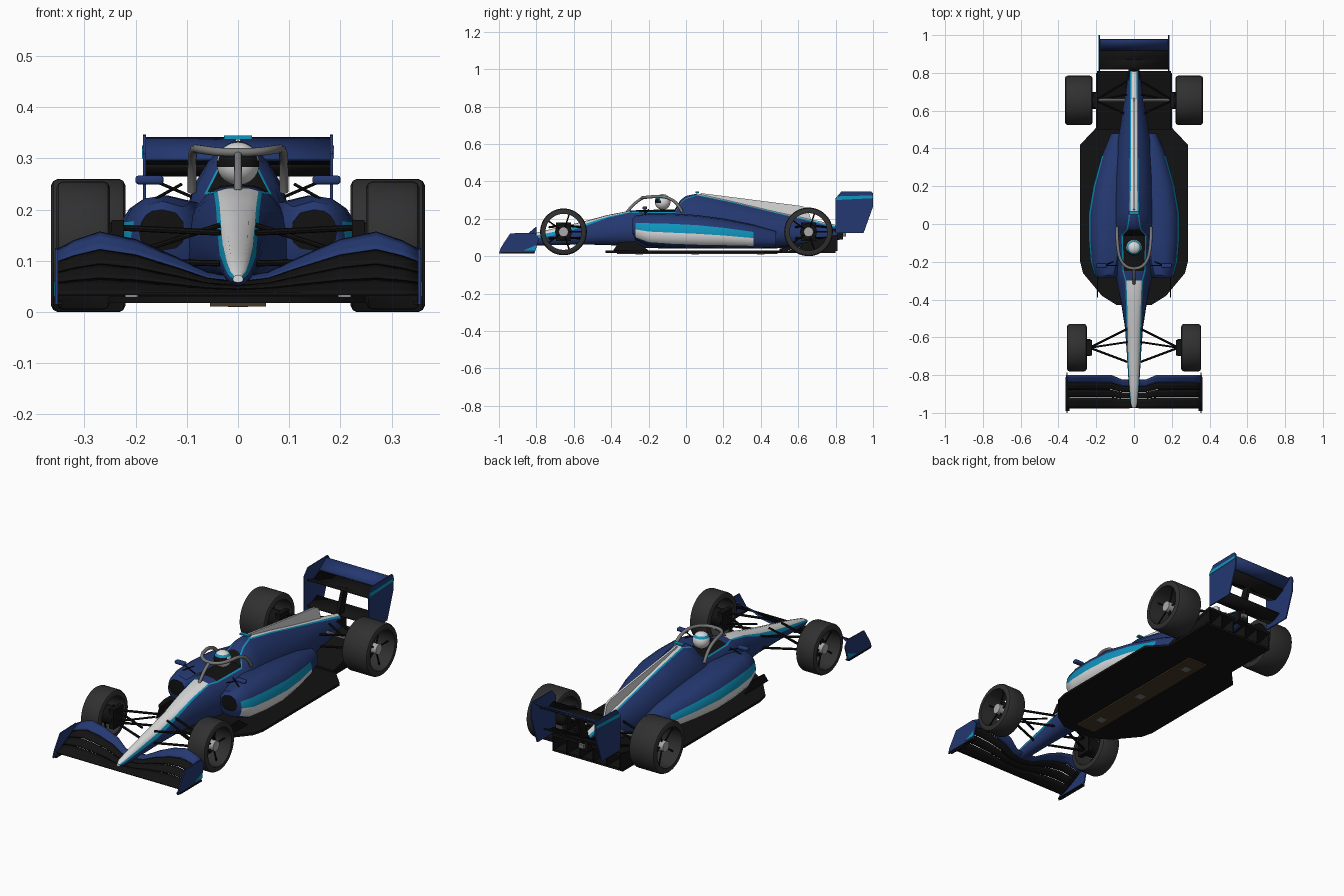
import bpy, bmesh, math
from mathutils import Vector

cube = bpy.data.objects.get("Cube")
if cube:
    bpy.data.objects.remove(cube)


def material(name, r, g, b):
    m = bpy.data.materials.new(name)
    m.use_nodes = True
    m.diffuse_color = (r, g, b, 1)
    m.node_tree.nodes["Principled BSDF"].inputs["Base Color"].default_value = (r, g, b, 1)
    return m


BLUE = material("navy_blue", .018, .04, .165)
WHITE = material("white", .7, .7, .7)
CYAN = material("cyan", .005, .3, .52)
BLACK = material("carbon_black", .006, .006, .006)
TYRE = material("tyre_grey", .03, .03, .03)
GREY = material("halo_grey", .19, .19, .19)
SILVER = material("silver", .4, .4, .4)
BROWN = material("plank_brown", .06, .04, .02)


def finish(name, bm, *mats, angle=35):
    bmesh.ops.recalc_face_normals(bm, faces=bm.faces)
    me = bpy.data.meshes.new(name)
    bm.to_mesh(me)
    bm.free()
    for m in mats:
        me.materials.append(m)
    me.polygons.foreach_set("use_smooth", [True] * len(me.polygons))
    me.set_sharp_from_angle(angle=math.radians(angle))
    ob = bpy.data.objects.new(name, me)
    bpy.context.collection.objects.link(ob)
    return ob


def side_name(name, s):
    return ("left_" if s > 0 else "right_") + name


def loft(name, rings, mats, rule=lambda i, j: 0, caps=(0, 0), closed=False):
    """Skin a list of rings; rule picks the material of each face."""
    bm = bmesh.new()
    vs = [[bm.verts.new(p) for p in ring] for ring in rings]
    n = len(vs[0])
    for i in range(len(vs) if closed else len(vs) - 1):
        a, b = vs[i], vs[(i + 1) % len(vs)]
        for j in range(n):
            k = (j + 1) % n
            bm.faces.new((a[j], a[k], b[k], b[j])).material_index = rule(i, j)
    if not closed:
        for ring, c in zip((vs[0], vs[-1]), caps):
            bm.faces.new(ring).material_index = c
    return finish(name, bm, *mats)


def prism(name, pts, axis, lo, hi, mat):
    """Extrude a polygon along x (points are y, z) or z (points are x, y)."""
    put = (lambda p, d: (d, *p)) if axis == "x" else (lambda p, d: (*p, d))
    return loft(name, [[put(p, d) for p in pts] for d in (lo, hi)], [mat])


def box(name, center, size, mat, bevel=0):
    bm = bmesh.new()
    bmesh.ops.create_cube(bm, size=1)
    for v in bm.verts:
        v.co = Vector(center) + v.co * Vector(size)
    if bevel:
        bmesh.ops.bevel(bm, geom=bm.edges[:], offset=bevel, segments=3, affect="EDGES", profile=.5)
    return finish(name, bm, mat)


def rod(name, a, b, radius, mat, sides=8):
    a, b = Vector(a), Vector(b)
    bm = bmesh.new()
    bmesh.ops.create_cone(bm, cap_ends=True, segments=sides, radius1=radius, radius2=radius, depth=(b - a).length)
    turn = (b - a).to_track_quat("Z", "Y")
    for v in bm.verts:
        v.co = turn @ v.co + (a + b) / 2
    return finish(name, bm, mat)


def tube(name, pts, radius, mat):
    cu = bpy.data.curves.new(name, "CURVE")
    cu.dimensions = "3D"
    cu.bevel_depth, cu.bevel_resolution, cu.use_fill_caps = radius, 3, True
    sp = cu.splines.new("NURBS")
    sp.points.add(len(pts) - 1)
    for q, p in zip(sp.points, pts):
        q.co = (*p, 1)
    sp.use_endpoint_u, sp.order_u = True, 3
    cu.materials.append(mat)
    bpy.context.collection.objects.link(bpy.data.objects.new(name, cu))


def blade(name, rows, mat, thick=.006):
    """Wing element: rows of points skinned and thickened."""
    bm = bmesh.new()
    vs = [[bm.verts.new(p) for p in row] for row in rows]
    for a, b in zip(vs, vs[1:]):
        for j in range(len(a) - 1):
            bm.faces.new((a[j], a[j + 1], b[j + 1], b[j]))
    ob = finish(name, bm, mat)
    mod = ob.modifiers.new("thickness", "SOLIDIFY")
    mod.thickness, mod.offset = thick, 0


# Main body: y, half width, bottom, top, half width of the top stripe
BODY = [(-.975, .01, .058, .072, .008), (-.95, .019, .052, .086, .016), (-.85, .028, .055, .114, .024),
        (-.7, .037, .06, .15, .031), (-.55, .048, .062, .185, .034), (-.42, .068, .06, .22, .037),
        (-.3, .092, .05, .243, .041), (-.25, .1, .045, .247, .055), (-.06, .105, .04, .25, .06),
        (-.03, .105, .04, .3, .034), (0, .105, .04, .322, .028), (.06, .105, .04, .335, .02),
        (.25, .1, .04, .293, .017), (.45, .085, .04, .245, .016), (.62, .058, .05, .208, .016),
        (.81, .03, .08, .165, .014)]


def body_ring(y, w, zb, zt, s):
    p = .75 if y < -.04 else 1.3
    zc = zb + .4 * (zt - zb)
    reach = lambda x: math.acos(min(x / w, .97) ** (1 / p))
    tc, ts, up = reach(s + .006), reach(s - .001), math.pi / 2
    angles = [-up + (tc + up) * k / 8 for k in range(9)] + [ts, (ts + up) / 2, up]
    half = [(w * max(math.cos(t), 0) ** p, y, zc + math.sin(t) * ((zt - zc) if t > 0 else (zc - zb))) for t in angles]
    return half + [(-x, yy, z) for x, yy, z in half[-2:0:-1]]


def body_rule(i, j):
    y = (BODY[i][0] + BODY[i + 1][0]) / 2
    seg = min(j, 21 - j)
    if seg < 8:
        return 0
    if seg == 8:
        return 2
    return 1 if y < -.3 or y > .06 else 3 if -.27 < y < -.04 else 0


loft("main_body", [body_ring(*s) for s in BODY], [BLUE, WHITE, CYAN, BLACK], body_rule, caps=(1, 3))
prism("engine_cover_fin", [(.07, .325), (.08, .337), (.62, .268), (.65, .255), (.67, .19), (.4, .24)],
      "x", -.005, .005, WHITE)
box("top_camera", (0, .06, .341), (.054, .02, .007), CYAN)

# Sidepods: y, centre x, half width, bottom, top
POD = [(-.285, .148, .045, .12, .2), (-.27, .146, .064, .085, .216), (-.2, .144, .087, .055, .228),
       (-.08, .138, .103, .045, .228), (.06, .132, .108, .04, .22), (.2, .112, .104, .04, .2),
       (.36, .085, .086, .04, .168), (.48, .066, .055, .045, .135)]
POD_ANGLES = [-90, -65, -45, -20, 4, 30, 50, 70, 90, 120, 150, 180, 210, 240]


def pod_ring(s, y, cx, w, zb, zt):
    zc = zb + .4 * (zt - zb)
    ring = []
    for d in POD_ANGLES:
        c, n = math.cos(math.radians(d)), math.sin(math.radians(d))
        spread = math.copysign(abs(c) ** .75, c)
        ring.append((s * (cx + w * spread), y, zc + n * ((zt - zc) if n > 0 else (zc - zb))))
    return ring


def pod_rule(i, j):
    return 0 if not 1 <= i <= 5 else 1 if j in (2, 3) else 2 if j == 4 else 0


# Floor, plank, diffuser
half_floor = [(.09, -.43), (.17, -.38), (.27, -.26), (.285, -.2), (.285, .42), (.2, .51), (.2, .8)]
prism("floor", half_floor + [(-x, y) for x, y in half_floor[::-1]], "z", .018, .03, BLACK)
box("plank", (0, .06, .015), (.11, .86, .008), BROWN)
for k, y in enumerate((-.25, .05, .4)):
    box("skid_plate_%d" % k, (0, y, .011), (.04, .04, .003), GREY)
prism("diffuser", [(.5, .02), (.81, .1), (.81, .115), (.5, .04)], "x", -.195, .195, BLACK)
for k in range(6):
    x = -.19 + k * .076
    prism("diffuser_strake_%d" % k, [(.52, .022), (.81, .028), (.81, .105)], "x", x - .003, x + .003, BLACK)
prism("gearbox", [(.5, .05), (.84, .09), (.84, .14), (.5, .18)], "x", -.03, .03, BLACK)

# Front wing: spanwise stations with the height of the trailing edge
SPAN = [(0, .066), (.06, .076), (.12, .105), (.2, .14), (.27, .155), (.32, .138), (.355, .12)]
SPAN = [(-x, z) for x, z in SPAN[:0:-1]] + SPAN


def wing_row(f):
    return [(x, -.975 + f * (.175 if abs(x) > .1 else .15), .035 + (z - .035) * f ** 1.25) for x, z in SPAN]


for name, a, b, mat in (("front_wing_main", 0, .32, BLACK), ("front_wing_lower_flap", .34, .55, BLACK),
                        ("front_wing_mid_flap", .57, .76, BLACK), ("front_wing_top_flap", .77, 1, BLUE)):
    blade(name, [wing_row(a + (b - a) * k / 3) for k in range(4)], mat)

# Rear wing
for name, pts, mat in (("rear_wing_main", [(.82, .285), (.87, .268), (.93, .296)], BLACK),
                       ("rear_wing_flap", [(.92, .298), (.95, .318), (.978, .34)], BLUE),
                       ("beam_wing", [(.82, .15), (.86, .155), (.9, .175)], BLACK)):
    blade(name, [[(x, y, z) for x in (-.182, 0, .182)] for y, z in pts], mat)
prism("rear_wing_pylon", [(.79, .12), (.84, .12), (.89, .275), (.85, .275)], "x", -.008, .008, BLACK)
box("rear_light", (0, .845, .115), (.03, .02, .02), GREY)

# Driver and halo
bm = bmesh.new()
bmesh.ops.create_uvsphere(bm, u_segments=32, v_segments=20, radius=.042)
for f in bm.faces:
    c = f.calc_center_median()
    if c.y < -.012 and -.006 < c.z < .017:
        f.material_index = 1
    elif .021 < c.z < .03:
        f.material_index = 2
bmesh.ops.translate(bm, vec=(0, -.125, .29), verts=bm.verts)
finish("helmet", bm, WHITE, BLACK, CYAN)
arc = [(.09, -.02, .235), (.09, -.045, .285), (.088, -.11, .32), (.075, -.19, .318), (.035, -.235, .312)]
tube("halo_hoop", arc + [(-x, y, z) for x, y, z in arc[::-1]], .0085, GREY)
tube("halo_pillar", [(0, -.315, .235), (0, -.28, .285), (0, -.228, .313)], .008, GREY)


def wheel(name, s, y, x0, x1, r):
    # open tyre ring, brake drum and hub
    c, e, inner = .13, .012, r * .77
    prof = [(x0, inner), (x0, r - e), (x0 + .004, r - .004), (x0 + e, r), (x1 - e, r),
            (x1 - .004, r - .004), (x1, r - e), (x1, inner)]
    turns = [2 * math.pi * k / 48 for k in range(48)]
    loft(name + "_tyre", [[(s * x, y + q * math.cos(t), c + q * math.sin(t)) for x, q in prof] for t in turns],
         [TYRE], closed=True)
    mid = (x0 + x1) / 2
    rod(name + "_brake_drum", (s * (x0 - .02), y, c), (s * mid, y, c), .045, BLACK, 24)
    rod(name + "_hub", (s * mid, y, c), (s * (x1 - .02), y, c), .026, SILVER, 20)
    for k in range(5):
        t = math.tau * k / 5
        rod(name + "_spoke_%d" % k, (s * (x1 - .04), y, c),
            (s * (x1 - .04), y + inner * math.cos(t), c + inner * math.sin(t)), .004, BLACK)


# Everything that comes in left and right pairs
for s in (1, -1):
    def n(name):
        return side_name(name, s)
    loft(n("sidepod"), [pod_ring(s, *q) for q in POD], [BLUE, WHITE, CYAN, BLACK], pod_rule, caps=(3, 0))
    prism(n("bargeboard"), [(-.39, .03), (-.36, .075), (-.27, .08), (-.2, .03)], "x", s * .19, s * .196, BLACK)
    prism(n("front_endplate"), [(-1, .015), (-.99, .045), (-.94, .122), (-.81, .125), (-.785, .095), (-.81, .015)],
          "x", s * .352, s * .358, BLUE)
    prism(n("front_endplate_stripe"), [(-.87, .03), (-.8, .06), (-.805, .03)], "x", s * .358, s * .36, CYAN)
    box(n("front_wing_foot"), (s * .352, -.9, .018), (.02, .18, .006), BLACK)
    prism(n("rear_endplate"), [(.8, .125), (.8, .31), (.83, .345), (.99, .347), (1, .335), (1, .265), (.95, .125)],
          "x", s * .18, s * .186, BLUE)
    prism(n("rear_endplate_stripe"), [(.8, .3), (.81, .32), (1, .325), (1, .31)], "x", s * .186, s * .188, CYAN)
    box(n("mirror"), (s * .173, -.22, .258), (.055, .025, .017), BLUE, .006)
    rod(n("mirror_stay"), (s * .09, -.22, .225), (s * .16, -.22, .255), .003, BLACK)
    rod(n("mirror_lower_stay"), (s * .11, -.2, .25), (s * .16, -.22, .222), .003, BLACK)

    # wheels and suspension
    wheel(n("front_wheel"), s, -.655, .25, .355, .125)
    wheel(n("rear_wheel"), s, .655, .22, .365, .13)
    for end, y, hub, root in (("front", -.655, .235, .035), ("rear", .655, .205, .04)):
        box(n(end + "_upright"), (s * hub, y, .13), (.025, .08, .1), BLACK)
        for level, zi, zo in (("upper", .155, .165), ("lower", .095, .1)):
            for leg, dy in (("fore", -.075), ("aft", .1)):
                rod(n("%s_%s_%s_arm" % (end, level, leg)), (s * root, y + dy, zi), (s * hub, y, zo), .006, BLACK)
        rod(n(end + "_pushrod"), (s * root, y + .03, .17), (s * hub, y, .105), .005, BLACK)
    rod(n("driveshaft"), (s * .02, .655, .14), (s * .2, .655, .135), .009, GREY)
